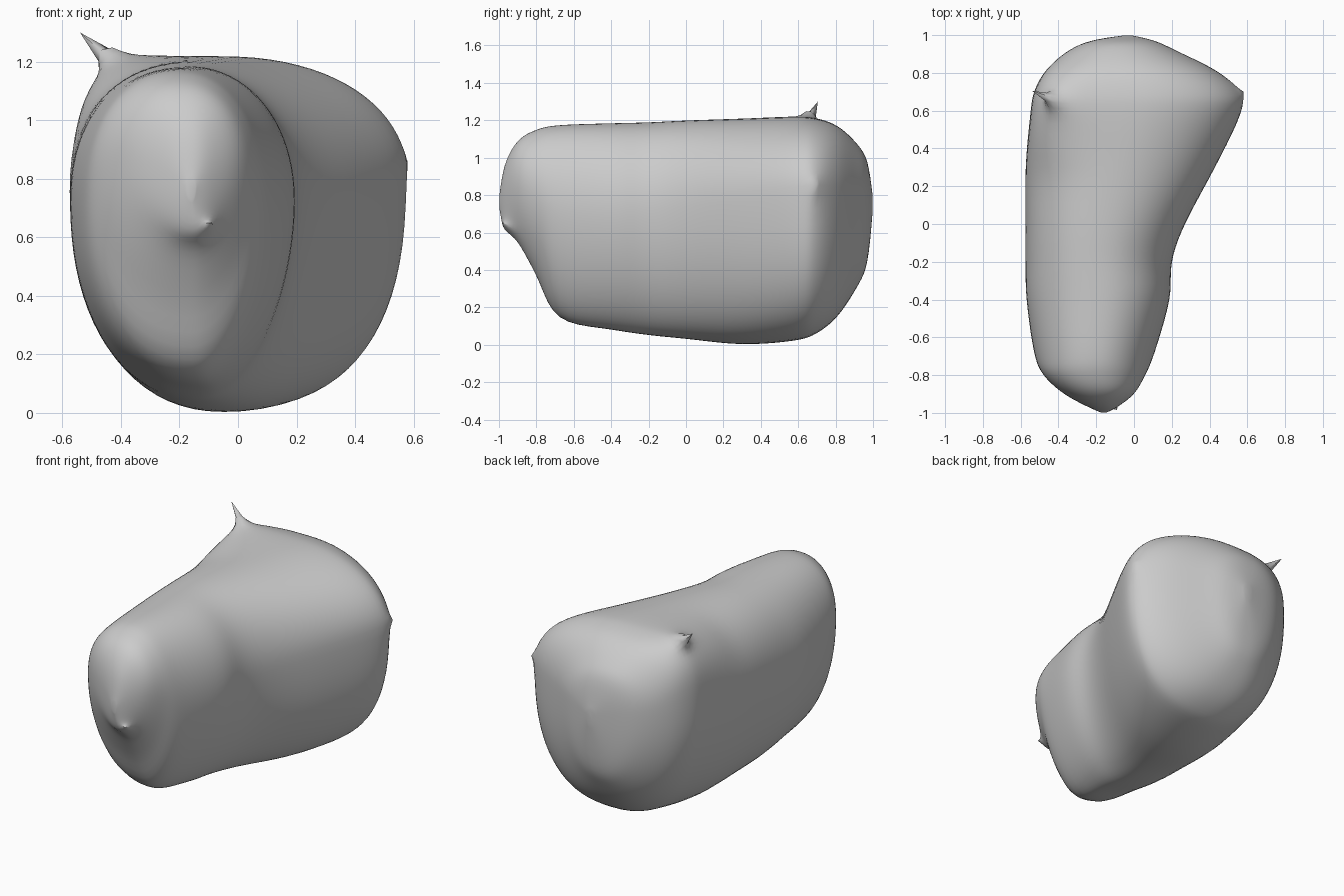
import bpy, bmesh, math
from mathutils import Vector

cube = bpy.data.objects.get("Cube")
if cube:
    bpy.data.objects.remove(cube)

RING, STEPS = 80, 5

# Body stations: y, left x, right x, bottom z, top z
STATIONS = [
    (-1.0, -.17, -.15, .74, .78),
    (-.97, -.24, -.09, .62, .96),
    (-.9, -.37, 0, .55, 1.09),
    (-.8, -.48, .06, .37, 1.15),
    (-.68, -.53, .11, .14, 1.175),
    (-.4, -.57, .19, .08, 1.185),
    (-.2, -.575, .2, .05, 1.19),
    (0, -.575, .27, .03, 1.2),
    (.3, -.575, .43, 0, 1.21),
    (.58, -.55, .565, .02, 1.22),
    (.7, -.53, .56, .06, 1.21),
    (.81, -.47, .44, .15, 1.17),
    (.91, -.36, .24, .3, 1.08),
    (.97, -.23, .11, .44, .98),
    (1.0, -.04, -.02, .74, .78),
]


def ease(a, b, t):
    t = min(max(t, 0), 1)
    return a + (b - a) * t * t * (3 - 2 * t)


def spline(a, b, c, d, t):
    """Catmull-Rom blend of four station rows."""
    return [(2*q + (r - p)*t + (2*p - 5*q + 4*r - s)*t**2
             + (3*q - p - 3*r + s)*t**3) / 2 for p, q, r, s in zip(a, b, c, d)]


def section(y, left, right, bottom, top):
    """Closed ring of four superellipse quarters, egg shaped at the front."""
    back = (y + .5) / 1.1
    width, height = right - left, top - bottom
    x_top = left + width * ease(.52, .45, back)
    x_low = left + width * ease(.6, .5, back)
    z_mid = bottom + height * ease(.58, .66, back)
    corner = ease(2.2, 3.6, (y - .2) / .4) - ease(0, 1.2, (y - .72) / .2)
    for i in range(RING):
        angle = math.tau * i / RING
        c, s = math.cos(angle), math.sin(angle)
        x_mid = x_top if s > 0 else x_low
        if s > 0:
            power = 2.1 if c > 0 else corner
        else:
            power = ease(1.8, 2.5, back) if c > 0 else 2.2
        rx = right - x_mid if c > 0 else x_mid - left
        rz = top - z_mid if s > 0 else z_mid - bottom
        yield Vector((x_mid + math.copysign(abs(c) ** (2 / power), c) * rx, y,
                      z_mid + math.copysign(abs(s) ** (2 / power), s) * rz))


def pull(bm, base, tip, radius):
    """Draw the surface near base out towards tip with a flared falloff."""
    base, tip = Vector(base), Vector(tip)
    start = min(bm.verts, key=lambda v: (v.co - base).length).co.copy()
    for v in bm.verts:
        d = (v.co - start).length
        if d < radius * 4:
            v.co += (tip - start) * math.exp(-d / radius) * (1 - d / (radius * 4))


# Loft the body through the splined stations
bm = bmesh.new()
rows = [STATIONS[0]] + STATIONS + [STATIONS[-1]]
rings = []
for k in range(len(STATIONS) - 1):
    for j in range(STEPS):
        row = spline(*rows[k:k + 4], j / STEPS)
        rings.append([bm.verts.new(p) for p in section(*row)])
rings.append([bm.verts.new(p) for p in section(*STATIONS[-1])])
for a, b in zip(rings, rings[1:]):
    for i in range(RING):
        n = (i + 1) % RING
        bm.faces.new((a[i], a[n], b[n], b[i]))
bm.faces.new(rings[0])
bm.faces.new(rings[-1])

# Relax the seams between quarters
for _ in range(4):
    bmesh.ops.smooth_vert(bm, verts=bm.verts[:], factor=.5,
                          use_axis_x=True, use_axis_y=True, use_axis_z=True)

# Thin spike on the rear corner, pinched side corner and front crease
pull(bm, (-.42, .64, 1.17), (-.42, .64, 1.24), .1)
pull(bm, (-.45, .67, 1.2), (-.54, .705, 1.3), .025)
pull(bm, (.56, .68, .86), (.58, .7, .86), .05)
pull(bm, (-.11, -.95, .63), (-.09, -.985, .65), .035)
bmesh.ops.recalc_face_normals(bm, faces=bm.faces[:])

mesh = bpy.data.meshes.new("body")
bm.to_mesh(mesh)
bm.free()
body = bpy.data.objects.new("body", mesh)
bpy.context.collection.objects.link(body)

# Plain grey finish
grey = bpy.data.materials.new("plain grey")
grey.use_nodes = True
grey.diffuse_color = (.6, .6, .6, 1)
grey.node_tree.nodes["Principled BSDF"].inputs["Base Color"].default_value = (.6, .6, .6, 1)
mesh.materials.append(grey)

bpy.context.view_layer.objects.active = body
body.select_set(True)
bpy.ops.object.shade_smooth_by_angle(angle=math.radians(50))
